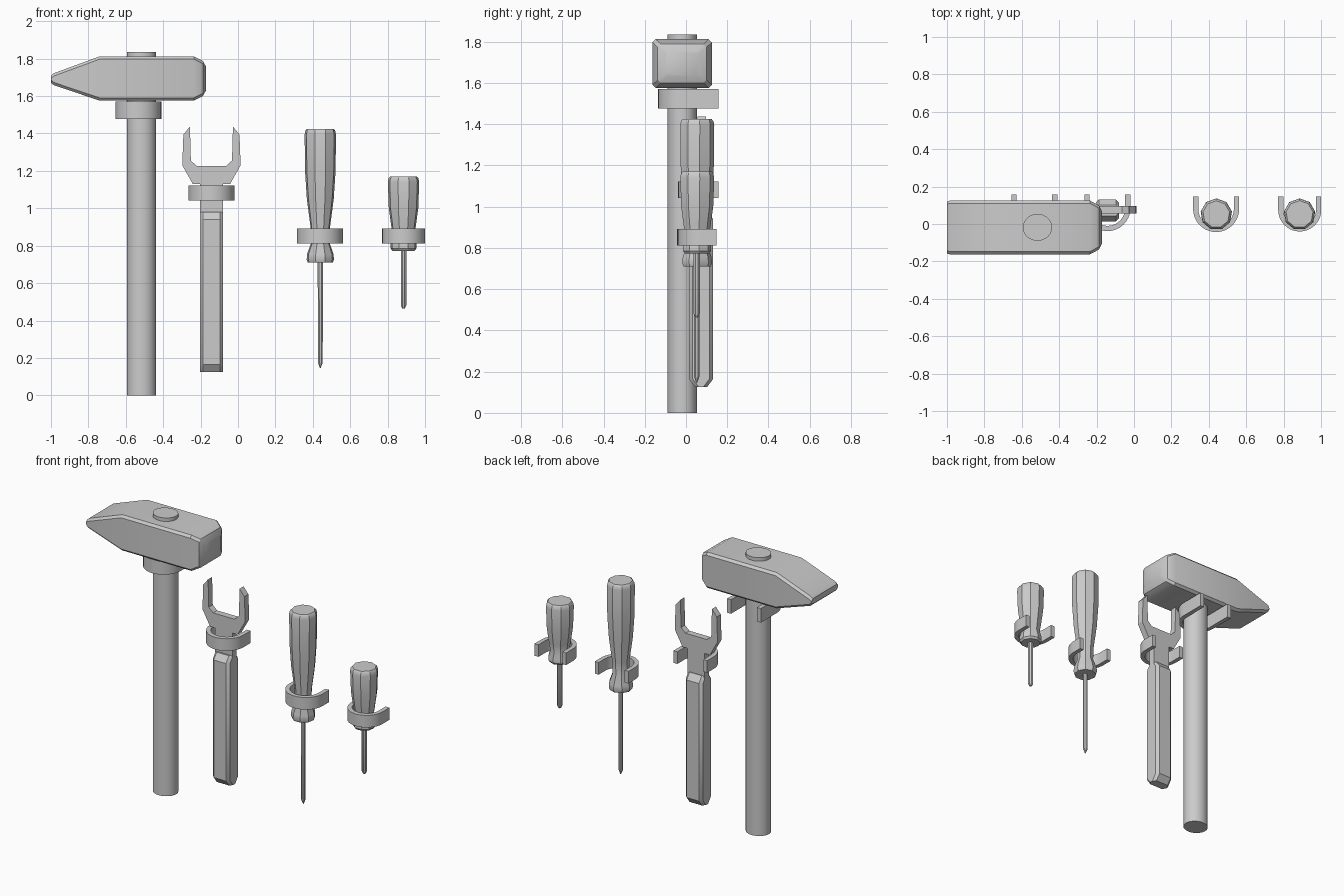
import bpy, bmesh, math

cube = bpy.data.objects.get("Cube")
if cube:
    bpy.data.objects.remove(cube, do_unlink=True)


def finish(name, bm, angle=30):
    bmesh.ops.recalc_face_normals(bm, faces=bm.faces)
    mesh = bpy.data.meshes.new(name)
    bm.to_mesh(mesh)
    bm.free()
    ob = bpy.data.objects.new(name, mesh)
    bpy.context.collection.objects.link(ob)
    bpy.ops.object.select_all(action='DESELECT')
    ob.select_set(True)
    bpy.context.view_layer.objects.active = ob
    bpy.ops.object.shade_smooth_by_angle(angle=math.radians(angle))
    return ob


def loft(name, rings):
    """Skin a list of equal-length point rings and cap both ends."""
    bm = bmesh.new()
    loops = [[bm.verts.new(p) for p in ring] for ring in rings]
    for a, b in zip(loops, loops[1:]):
        for i in range(len(a)):
            j = (i + 1) % len(a)
            bm.faces.new((a[i], a[j], b[j], b[i]))
    bm.faces.new(loops[0])
    bm.faces.new(loops[-1])
    return finish(name, bm)


def extrude(name, outline, to_3d, near, far):
    """Solid slab from a 2D outline between two depths."""
    return loft(name, [[to_3d(u, v, d) for u, v in outline] for d in (near, far)])


def chamfered_rect(u0, u1, v0, v1, c):
    return [(u0 + c, v0), (u1 - c, v0), (u1, v0 + c), (u1, v1 - c),
            (u1 - c, v1), (u0 + c, v1), (u0, v1 - c), (u0, v0 + c)]


def turned(name, x, y, profile, sides, squash=1.0):
    """Prism-like turned part from (z, radius) pairs, a flat side to the front."""
    start = -math.pi / 2 + math.pi / sides
    angles = [start + math.tau * i / sides for i in range(sides)]
    return loft(name, [[(x + r * math.cos(a), y + squash * r * math.sin(a), z)
                        for a in angles] for z, r in profile])


def clip(name, x, y, radius, back, z0, z1, wall=0.028, steps=20):
    """U-shaped holder open to the rear."""
    def arc(r):
        return [(x + r * math.cos(t), y + r * math.sin(t)) for t in
                (math.pi + math.pi * i / steps for i in range(steps + 1))]
    outer, inner = arc(radius), arc(radius - wall)
    left = [(x - radius + wall, back), (x - radius, back)]
    right = [(x + radius, back), (x + radius - wall, back)]
    outline = left + outer + right + inner[::-1]
    return extrude(name, outline, lambda u, v, d: (u, v, d), z0, z1)


# Hammer
turned("hammer_handle", -0.516, -0.018, [(0, 0.078), (1.835, 0.078)], 40, 0.92)
head_sections = [  # x, side inset, bottom, top
    (-1.0, 0.004, 1.672, 1.708), (-0.985, 0, 1.658, 1.722),
    (-0.74, 0, 1.576, 1.812), (-0.235, 0, 1.576, 1.812),
    (-0.188, 0.025, 1.6, 1.788), (-0.17, 0.06, 1.632, 1.756)]
loft("hammer_head", [
    [(x, y, z) for y, z in chamfered_rect(-0.162 + s, 0.125 - s, lo, hi, 0.015)]
    for x, s, lo, hi in head_sections])
clip("hammer_clip", -0.533, -0.012, 0.123, 0.157, 1.477, 1.57)

# Wrench: mirrored open jaw with neck, then a chamfered grip
WX = -0.142
half = [(0.0625, 0.96), (0.0625, 1.13), (0.1, 1.13), (0.156, 1.23),
        (0.15, 1.394), (0.115, 1.437), (0.11, 1.255), (0.078, 1.226)]
jaw = half + [(-u, v) for u, v in reversed(half)]
extrude("wrench_jaw", jaw, lambda u, v, d: (WX + u, d, v), 0.055, 0.097)
grip_sections = [(0.125, 0.03), (0.165, 0), (0.94, 0), (0.98, 0.03)]
loft("wrench_grip", [
    [(x, y, z) for x, y in chamfered_rect(WX - 0.0625, WX + 0.0625,
                                          0.014 + s, 0.132 - s, 0.018)]
    for z, s in grip_sections])
clip("wrench_clip", WX, 0.085, 0.123, 0.158, 1.042, 1.122)

# Screwdrivers
SY = 0.052
turned("long_screwdriver_handle", 0.44, SY, [
    (0.71, 0.068), (0.725, 0.074), (0.755, 0.072), (0.815, 0.05), (0.9, 0.053),
    (1.05, 0.073), (1.2, 0.083), (1.395, 0.085), (1.415, 0.081), (1.425, 0.072)], 9)
turned("long_screwdriver_shaft", 0.44, SY, [
    (0.145, 0.002), (0.175, 0.014), (0.72, 0.015)], 8)
clip("long_screwdriver_clip", 0.439, 0.08, 0.123, 0.148, 0.812, 0.892)

turned("short_screwdriver_handle", 0.885, SY, [
    (0.772, 0.06), (0.785, 0.07), (0.81, 0.07), (0.85, 0.058), (0.9, 0.066),
    (1.0, 0.08), (1.14, 0.085), (1.16, 0.081), (1.17, 0.073)], 9)
turned("short_screwdriver_shaft", 0.885, SY, [
    (0.463, 0.007), (0.48, 0.016), (0.79, 0.016)], 8)
clip("short_screwdriver_clip", 0.886, 0.075, 0.115, 0.148, 0.812, 0.892)
